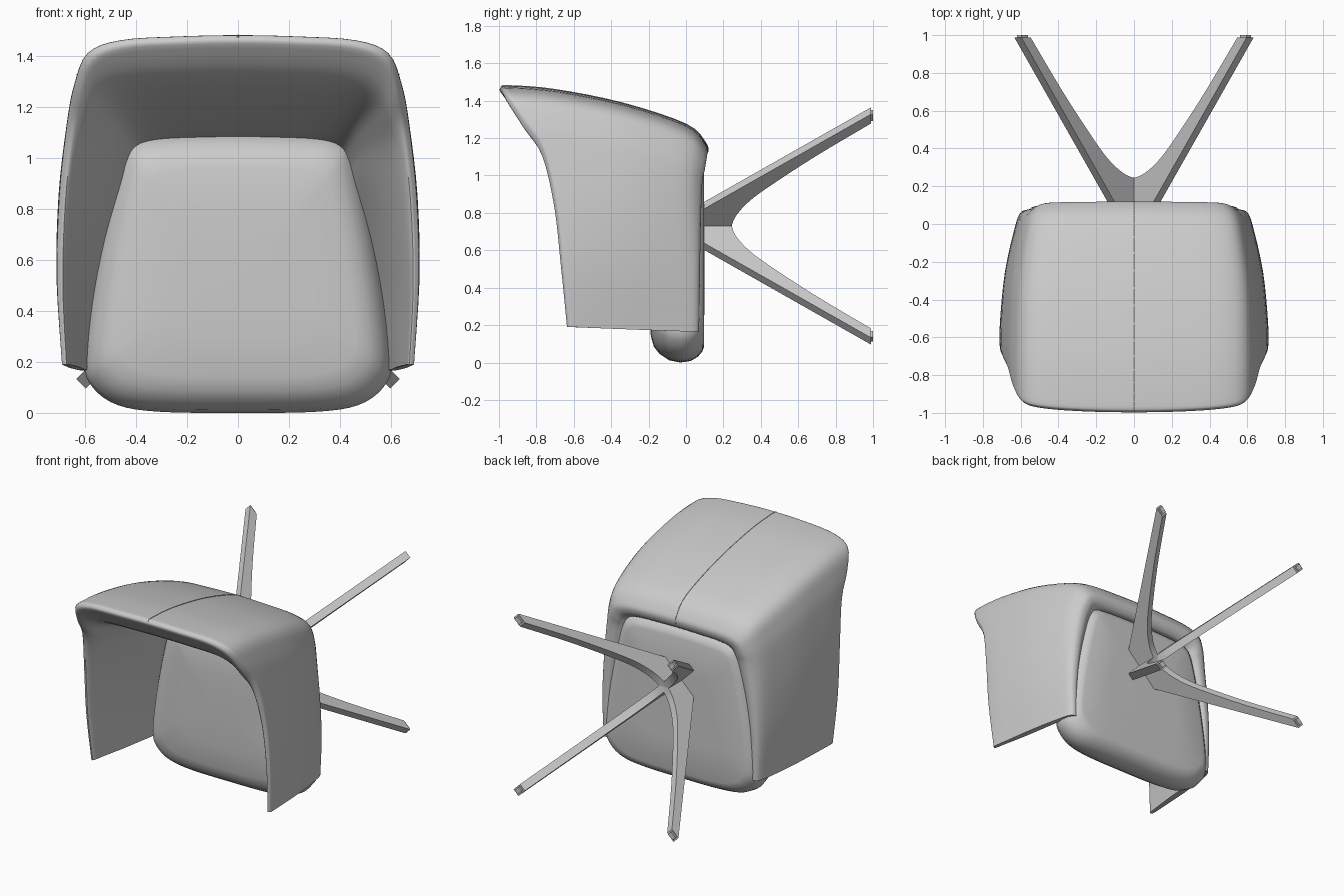
import bpy, bmesh, math
from mathutils import Vector

if "Cube" in bpy.data.objects:
    bpy.data.objects.remove(bpy.data.objects["Cube"])


def spline(pts, n, closed=False):
    """Smooth curve through the points, n steps per span."""
    pts = [Vector(p) for p in pts]
    m = len(pts)
    if closed:
        get = lambda i: pts[i % m]
    else:
        get = lambda i: pts[max(0, min(m - 1, i))]
    out = []
    for i in range(m if closed else m - 1):
        a, b, c, d = get(i - 1), get(i), get(i + 1), get(i + 2)
        for k in range(n):
            t = k / n
            out.append(b + 0.5 * t * ((c - a) + t * ((2 * a - 5 * b + 4 * c - d)
                       + t * (3 * (b - c) + d - a))))
    if not closed:
        out.append(pts[-1])
    return out


def make(name, verts, faces, angle=40):
    bm = bmesh.new()
    vs = [bm.verts.new(v) for v in verts]
    for f in faces:
        bm.faces.new([vs[i] for i in f])
    bmesh.ops.recalc_face_normals(bm, faces=bm.faces)
    me = bpy.data.meshes.new(name)
    bm.to_mesh(me)
    bm.free()
    ob = bpy.data.objects.new(name, me)
    bpy.context.collection.objects.link(ob)
    bpy.ops.object.select_all(action='DESELECT')
    ob.select_set(True)
    bpy.context.view_layer.objects.active = ob
    bpy.ops.object.shade_smooth_by_angle(angle=math.radians(angle))
    return ob


def loft(name, rows):
    """Skin a stack of closed loops and cap both ends."""
    R, C = len(rows), len(rows[0])
    faces = [tuple(range(C)), tuple(range((R - 1) * C, R * C))]
    for i in range(R - 1):
        for j in range(C):
            k = (j + 1) % C
            faces.append((i * C + j, i * C + k, (i + 1) * C + k, (i + 1) * C + j))
    return make(name, [p for r in rows for p in r], faces)


# Wraparound shell: U-shaped rings from the underside lip, over the rim, down inside
# half-width front / middle / corner, back z, y at arm, y at back, front z, corner size
RINGS = [
    (.545, .535, .465, 1.08, .06, .085, .17, .45),
    (.57, .562, .50, 1.12, .07, .115, .165, .5),
    (.598, .60, .55, 1.175, .05, .105, .165, .65),
    (.62, .633, .605, 1.275, -.03, .0, .167, .85),
    (.655, .685, .655, 1.388, -.25, -.34, .175, .95),
    (.68, .71, .67, 1.46, -.50, -.70, .185, 1),
    (.69, .71, .67, 1.48, -.61, -.94, .19, 1),
    (.685, .70, .663, 1.472, -.63, -.99, .19, 1),
    (.668, .68, .64, 1.43, -.63, -.98, .19, 1),
    (.655, .655, .60, 1.30, -.55, -.84, .188, .85),
    (.625, .605, .51, 1.17, -.35, -.48, .18, .6),
    (.60, .56, .46, 1.09, -.12, -.15, .17, .55),
    (.57, .53, .44, 1.08, .03, .04, .17, .5),
]
# corner shape: width factor, distance below back z, blend of arm y to back y
CORNER = [(.957, .19, .65), (.88, .07, .87), (.69, .02, .95), (.35, .005, .99), (0, 0, 1)]


def u_ring(wf, wm, wc, zb, yf, yb, z0, c):
    zc = zb - .34 * c
    half = []
    for t, s in ((0, 0), (.35, .09), (.7, .19), (1, .37)):
        x = wf * (1 - t) * (1 - 2 * t) + wm * 4 * t * (1 - t) + wc * t * (2 * t - 1)
        half.append((x, yf + (yb - yf) * s, z0 + (zc - z0) * t))
    half += [(wc * f, yf + (yb - yf) * s, zb - d * c) for f, d, s in CORNER]
    return half + [(-x, y, z) for x, y, z in half[-2::-1]]


rings = [spline(u_ring(*r), 4) for r in RINGS]
columns = [spline(col, 4, closed=True) for col in zip(*rings)]
loft("shell", columns)

# Raised seam down the middle of the back
curve = bpy.data.curves.new("back_seam", 'CURVE')
curve.dimensions = '3D'
curve.bevel_depth = .003
curve.bevel_resolution = 1
path = columns[len(columns) // 2][4:29]
sp = curve.splines.new('POLY')
sp.points.add(len(path) - 1)
for point, co in zip(sp.points, path):
    point.co = (*co, 1)
bpy.context.collection.objects.link(bpy.data.objects.new("back_seam", curve))

# Tapered seat cushion: one outline, inset ring by ring through its thickness
HALF = [(0, 0), (.3, .004), (.47, .03), (.57, .1), (.603, .2), (.578, .45), (.525, .75),
        (.465, 1.0), (.41, 1.07), (.3, 1.092), (0, 1.1)]
outline = spline([(x, 0, z) for x, z in HALF] + [(-x, 0, z) for x, z in HALF[-2:0:-1]],
                 4, closed=True)
SECTION = [(.098, .3), (.096, .085), (.088, .06), (.065, .032), (.025, .008), (-.03, 0),
           (-.09, .012), (-.14, .045), (-.172, .085), (-.188, .14), (-.197, .3), (-.2, .45)]
loft("seat", [[Vector((p.x * (1 - k / .6), y, .55 + (p.z - .55) * (1 - k / .55)))
               for p in outline] for y, k in SECTION])

# Four splayed blade legs meeting in a cross, each with a small foot glide
inner = spline([(0, .24, 0), (.09, .262, 0), (.195, .325, 0), (.31, .43, 0),
                (.55, .69, 0), (.80, .988, 0)], 4)
blade = [(0, .09), (.15, .09), (.87, .988)] + [(p.x, p.y) for p in reversed(inner)]
glide = [(.812, .98), (.858, .98), (.858, 1.0), (.812, 1.0)]


def slab(name, poly, thick, angle):
    ca, sa = math.cos(angle), math.sin(angle)
    verts = [(r * ca - t * sa, y, .73 + r * sa + t * ca)
             for t in (-thick / 2, thick / 2) for r, y in poly]
    m = len(poly)
    faces = [tuple(range(m)), tuple(range(m, 2 * m))]
    faces += [(i, (i + 1) % m, m + (i + 1) % m, m + i) for i in range(m)]
    return make(name, verts, faces, 30)


for i in range(4):
    a = math.radians(45 + 90 * i)
    slab(f"leg_{i + 1}", blade, .052, a)
    slab(f"foot_glide_{i + 1}", glide, .034, a)
